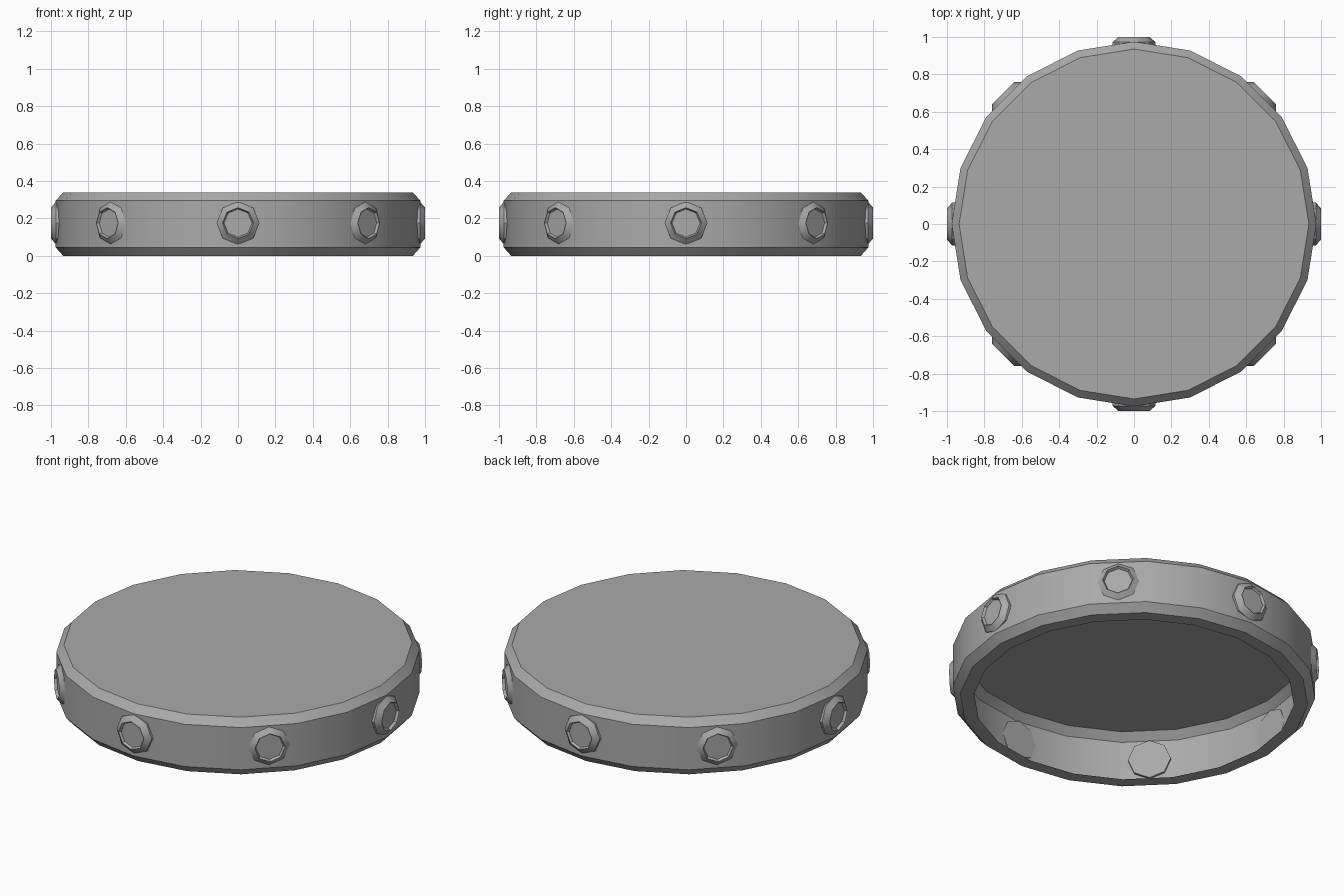
import bpy
import bmesh
from math import sin, cos, pi, radians
from mathutils import Matrix

cube = bpy.data.objects.get("Cube")
if cube:
    bpy.data.objects.remove(cube)

grey = bpy.data.materials.new("plain grey")
grey.use_nodes = True
colour = (0.4, 0.4, 0.4, 1)
grey.diffuse_color = colour
grey.node_tree.nodes["Principled BSDF"].inputs["Base Color"].default_value = colour


def lathe(name, profile, sides, matrix, cap_start):
    """Turn a (radius, height) profile round z, capping its end and maybe its start."""
    bm = bmesh.new()
    rings = [[bm.verts.new((r * cos(2 * pi * i / sides), r * sin(2 * pi * i / sides), z))
              for i in range(sides)] for r, z in profile]
    for low, high in zip(rings, rings[1:]):
        for i in range(sides):
            j = (i + 1) % sides
            bm.faces.new((low[i], low[j], high[j], high[i]))
    bm.faces.new(rings[-1])
    if cap_start:
        bm.faces.new(rings[0][::-1])
    mesh = bpy.data.meshes.new(name)
    bm.to_mesh(mesh)
    bm.free()
    mesh.materials.append(grey)
    obj = bpy.data.objects.new(name, mesh)
    obj.matrix_world = matrix
    bpy.context.collection.objects.link(obj)
    bpy.ops.object.select_all(action='DESELECT')
    obj.select_set(True)
    bpy.context.view_layer.objects.active = obj
    bpy.ops.object.shade_smooth_by_angle(angle=radians(32))


# Thin shell lid: bottom lip, chamfer, wall, chamfer, flat top
lathe("lid", [(0.86, 0), (0.935, 0), (0.975, 0.045), (0.975, 0.295), (0.935, 0.338)],
      20, Matrix(), False)

# Eight octagonal studs through the wall, each with a sloped rim and a dished face;
# those on the flats of the wall sit a little deeper than those on its corners
stud_profile = [(0.115, 0.957), (0.115, 0.972), (0.083, 1.0), (0.075, 0.985)]
for k in range(8):
    turn = Matrix.Rotation(k * pi / 4, 4, 'Z') @ Matrix.Rotation(pi / 2, 4, 'Y')
    sink = Matrix.Translation((0, 0, -0.011 * (k % 2)))
    lathe(f"stud_{k + 1}", stud_profile, 8,
          Matrix.Translation((0, 0, 0.175)) @ turn @ sink, True)
